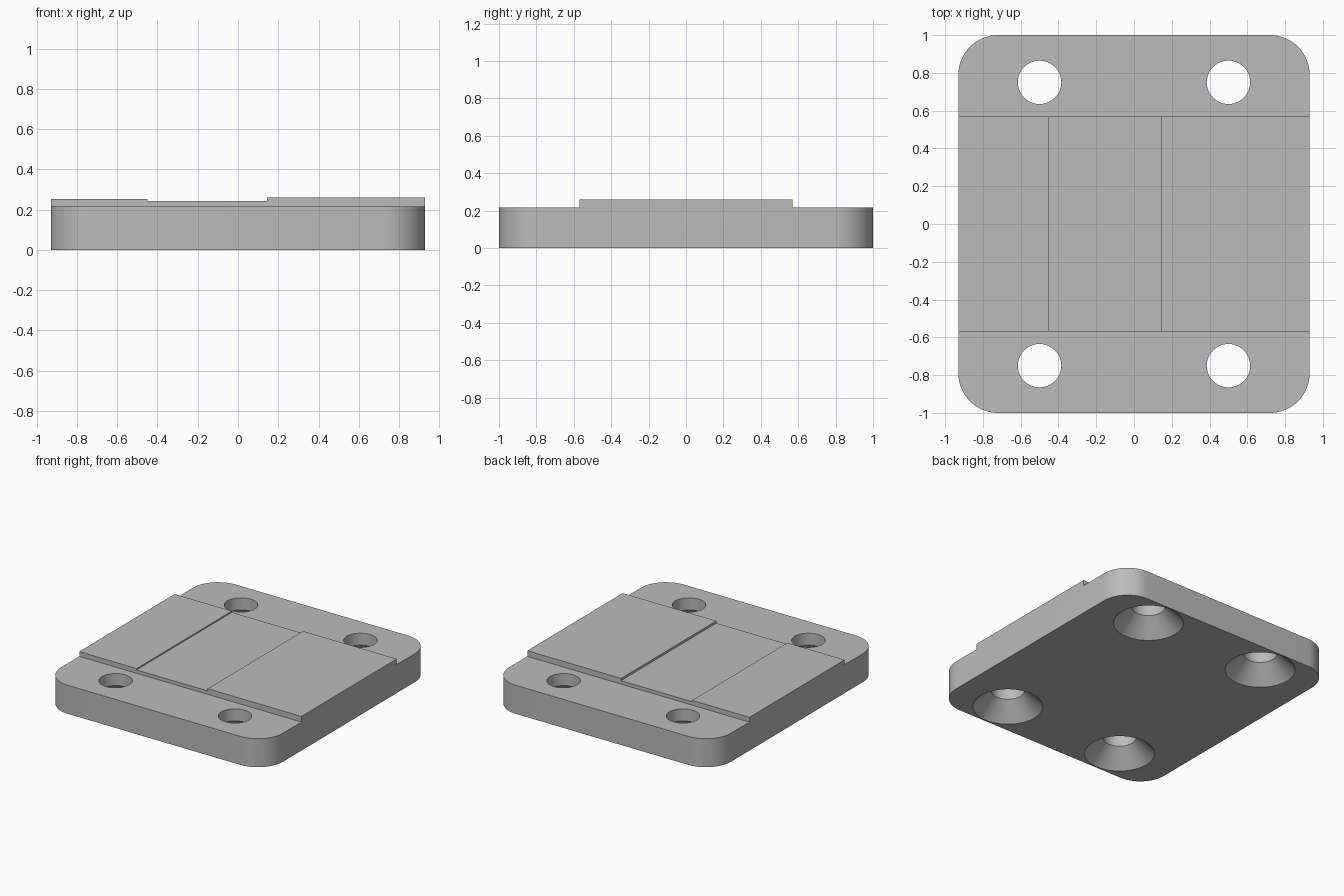
import bpy, bmesh
from math import cos, sin, pi, radians

if "Cube" in bpy.data.objects:
    bpy.data.objects.remove(bpy.data.objects["Cube"])

HALF_X, HALF_Y, CORNER = 0.93, 1.0, 0.21
SHOULDER, TOP, PAD_Y = 0.216, 0.259, 0.57


def mesh_object(name, bm):
    bmesh.ops.recalc_face_normals(bm, faces=bm.faces)
    mesh = bpy.data.meshes.new(name)
    bm.to_mesh(mesh)
    bm.free()
    obj = bpy.data.objects.new(name, mesh)
    bpy.context.collection.objects.link(obj)
    return obj


def rounded_slab(name):
    bm = bmesh.new()
    steps = 16
    outline = []
    for quarter, (sx, sy) in enumerate([(1, 1), (-1, 1), (-1, -1), (1, -1)]):
        for i in range(steps + 1):
            a = (quarter + i / steps) * pi / 2
            outline.append(bm.verts.new((sx * (HALF_X - CORNER) + CORNER * cos(a),
                                         sy * (HALF_Y - CORNER) + CORNER * sin(a), 0)))
    face = bm.faces.new(outline)
    top = bmesh.ops.extrude_face_region(bm, geom=[face])["geom"]
    bmesh.ops.translate(bm, vec=(0, 0, TOP),
                        verts=[v for v in top if isinstance(v, bmesh.types.BMVert)])
    return mesh_object(name, bm)


def box_cutter(name, x0, x1, y0, y1, z0):
    bm = bmesh.new()
    bmesh.ops.create_cube(bm, size=1)
    for v in bm.verts:
        v.co = (x1 if v.co.x > 0 else x0, y1 if v.co.y > 0 else y0,
                0.5 if v.co.z > 0 else z0)
    return mesh_object(name, bm)


def countersink_cutter(name, x, y):
    # straight bore above, 45 degree countersink below
    bm = bmesh.new()
    n = 48
    rings = []
    for r, z in [(0.25, -0.01), (0.115, 0.125), (0.115, 0.5)]:
        rings.append([bm.verts.new((x + r * cos(2 * pi * i / n),
                                    y + r * sin(2 * pi * i / n), z)) for i in range(n)])
    for low, high in zip(rings, rings[1:]):
        for i in range(n):
            j = (i + 1) % n
            bm.faces.new((low[i], low[j], high[j], high[i]))
    bm.faces.new(rings[0])
    bm.faces.new(rings[-1])
    return mesh_object(name, bm)


plate = rounded_slab("mounting_plate")

# shoulders at front and back, then the two lower pad levels
cutters = [
    box_cutter("front_shoulder_cutter", -1.5, 1.5, -1.5, -PAD_Y, SHOULDER),
    box_cutter("back_shoulder_cutter", -1.5, 1.5, PAD_Y, 1.5, SHOULDER),
    box_cutter("side_pad_cutter", -1.5, -0.3, -1.2, 1.2, 0.252),
    box_cutter("middle_pad_cutter", -0.45, 0.145, -1.2, 1.2, 0.242),
]
# four countersunk screw holes
for sx in (-1, 1):
    for sy in (-1, 1):
        cutters.append(countersink_cutter("screw_hole_cutter", sx * 0.5, sy * 0.75))

bpy.ops.object.select_all(action="DESELECT")
plate.select_set(True)
bpy.context.view_layer.objects.active = plate
for cutter in cutters:
    cutter.hide_render = True
    mod = plate.modifiers.new("cut", "BOOLEAN")
    mod.operation, mod.solver, mod.object = "DIFFERENCE", "EXACT", cutter
    bpy.ops.object.modifier_apply(modifier=mod.name)
    bpy.data.objects.remove(cutter)

# plain grey finish
grey = bpy.data.materials.new("grey_metal")
grey.use_nodes = True
colour = (0.5, 0.5, 0.5, 1)
grey.diffuse_color = colour
grey.node_tree.nodes["Principled BSDF"].inputs["Base Color"].default_value = colour
plate.data.materials.clear()
plate.data.materials.append(grey)
for poly in plate.data.polygons:
    poly.material_index = 0
bpy.ops.object.shade_smooth_by_angle(angle=radians(30))
